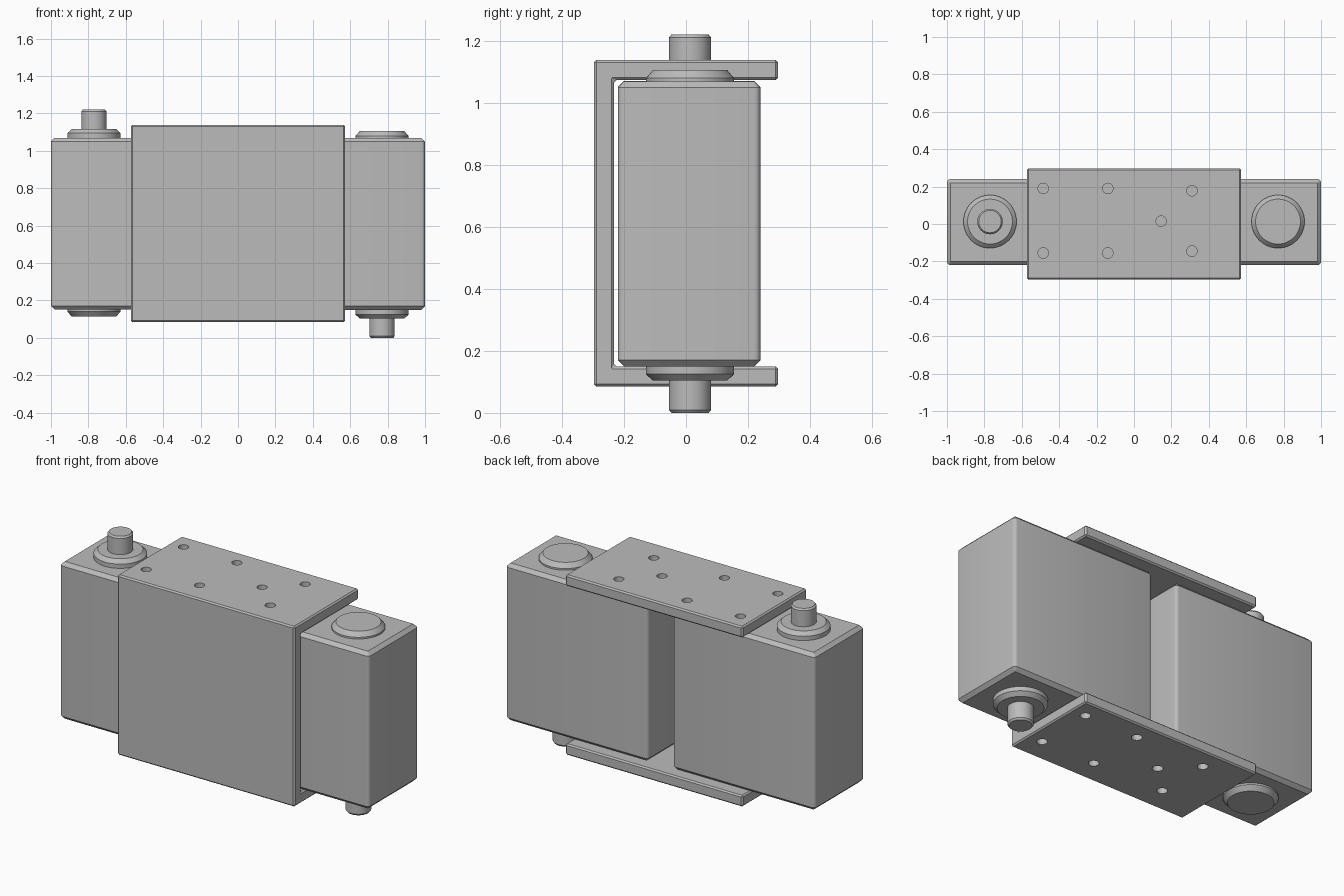
import bpy, bmesh, math
from mathutils import Matrix

cube = bpy.data.objects.get("Cube")
if cube:
    bpy.data.objects.remove(cube, do_unlink=True)

grey = bpy.data.materials.new("plain grey")
grey.use_nodes = True
COLOUR = (0.5, 0.5, 0.5, 1)
grey.diffuse_color = COLOUR
grey.node_tree.nodes["Principled BSDF"].inputs["Base Color"].default_value = COLOUR

MID_Z = 0.61
# Half turn about the y axis through the middle of the model
HALF_TURN = (Matrix.Translation((0, 0, MID_Z)) @ Matrix.Rotation(math.pi, 4, 'Y')
             @ Matrix.Translation((0, 0, -MID_Z)))


def finish(name, bm, turned=False):
    """Turn the mesh if wanted and make a shaded object of it."""
    if turned:
        bm.transform(HALF_TURN)
    bmesh.ops.recalc_face_normals(bm, faces=bm.faces)
    mesh = bpy.data.meshes.new(name)
    bm.to_mesh(mesh)
    bm.free()
    obj = bpy.data.objects.new(name, mesh)
    bpy.context.collection.objects.link(obj)
    mesh.materials.append(grey)
    smooth(obj)
    return obj


def smooth(obj):
    bpy.ops.object.select_all(action='DESELECT')
    obj.select_set(True)
    bpy.context.view_layer.objects.active = obj
    bpy.ops.object.shade_smooth_by_angle(angle=math.radians(30))


def box(low, high):
    bm = bmesh.new()
    bmesh.ops.create_cube(bm, size=1)
    for v in bm.verts:
        v.co = [l + (h - l) * (c + 0.5) for l, h, c in zip(low, high, v.co)]
    return bm


def lathe(profile, x, y, steps=48):
    """Spin a (radius, height) profile about a vertical axis."""
    bm = bmesh.new()
    verts = [bm.verts.new((x + r, y, z)) for r, z in profile]
    edges = [bm.edges.new(pair) for pair in zip(verts, verts[1:])]
    bmesh.ops.spin(bm, geom=verts + edges, cent=(x, y, 0), axis=(0, 0, 1),
                   angle=2 * math.pi, steps=steps, use_merge=True)
    bmesh.ops.remove_doubles(bm, verts=bm.verts, dist=0.0001)
    return bm


def motor_body(name, turned):
    bm = box((-1, -0.22, 0.151), (-0.08, 0.24, 1.07))
    # Rounded upright edges, then flat chamfers round the two ends
    upright = [e for e in bm.edges if abs(e.verts[0].co.z - e.verts[1].co.z) > 0.5]
    bmesh.ops.bevel(bm, geom=upright, offset=0.02, segments=4, profile=0.5,
                    affect='EDGES')
    rims = [e for e in bm.edges if abs(e.verts[0].co.z - e.verts[1].co.z) < 0.01]
    bmesh.ops.bevel(bm, geom=rims, offset=0.02, segments=1, affect='EDGES')
    finish(name, bm, turned)


# Two motors, the second one upside down
AXIS = (-0.77, 0.013)
for side, turned in (("right", False), ("left", True)):
    motor_body(f"{side}_motor_body", turned)
    collar = [(0, 1.06), (0.142, 1.06), (0.142, 1.095), (0.12, 1.116), (0, 1.116)]
    cap = [(0, 0.16), (0.142, 0.16), (0.142, 0.141), (0.12, 0.115), (0, 0.115)]
    shaft = [(0, 1.10), (0.068, 1.10), (0.068, 1.21), (0.06, 1.22), (0, 1.22)]
    for part, profile in (("collar", collar), ("end_cap", cap), ("shaft", shaft)):
        finish(f"{side}_{part}", lathe(profile, *AXIS), turned)

# Channel bracket: a C profile drawn in y and z, pushed along x
FRONT, BACK, LOW, HIGH, THICK = -0.297, 0.297, 0.085, 1.138, 0.065
outline = [(FRONT, LOW), (BACK, LOW), (BACK, LOW + THICK), (FRONT + THICK, LOW + THICK),
           (FRONT + THICK, HIGH - THICK), (BACK, HIGH - THICK), (BACK, HIGH), (FRONT, HIGH)]
bm = bmesh.new()
face = bm.faces.new([bm.verts.new((-0.573, y, z)) for y, z in outline])
push = bmesh.ops.extrude_face_region(bm, geom=[face])["geom"]
bmesh.ops.translate(bm, vec=(1.146, 0, 0),
                    verts=[g for g in push if isinstance(g, bmesh.types.BMVert)])
bmesh.ops.recalc_face_normals(bm, faces=bm.faces)
bmesh.ops.bevel(bm, geom=bm.edges[:], offset=0.008, segments=1, affect='EDGES')
bracket = finish("bracket", bm)

# Screw holes through the top plate, and the same turned over in the bottom plate
holes = [(x, y) for x in (-0.485, -0.14) for y in (0.19, -0.155)]
holes += [(0.31, 0.178), (0.31, -0.145), (0.145, 0.015)]
bm = bmesh.new()
for x, y in holes:
    for sign, z in ((1, HIGH - THICK / 2), (-1, LOW + THICK / 2)):
        bmesh.ops.create_cone(bm, cap_ends=True, segments=24, radius1=0.028, radius2=0.028,
                              depth=0.1, matrix=Matrix.Translation((sign * x, y, z)))
cutter = finish("hole_cutter", bm)
cutter.hide_render = True

cut = bracket.modifiers.new("holes", 'BOOLEAN')
cut.operation = 'DIFFERENCE'
cut.solver = 'EXACT'
cut.object = cutter
bpy.context.view_layer.objects.active = bracket
bpy.ops.object.modifier_apply(modifier=cut.name)
bpy.data.objects.remove(cutter, do_unlink=True)
smooth(bracket)
